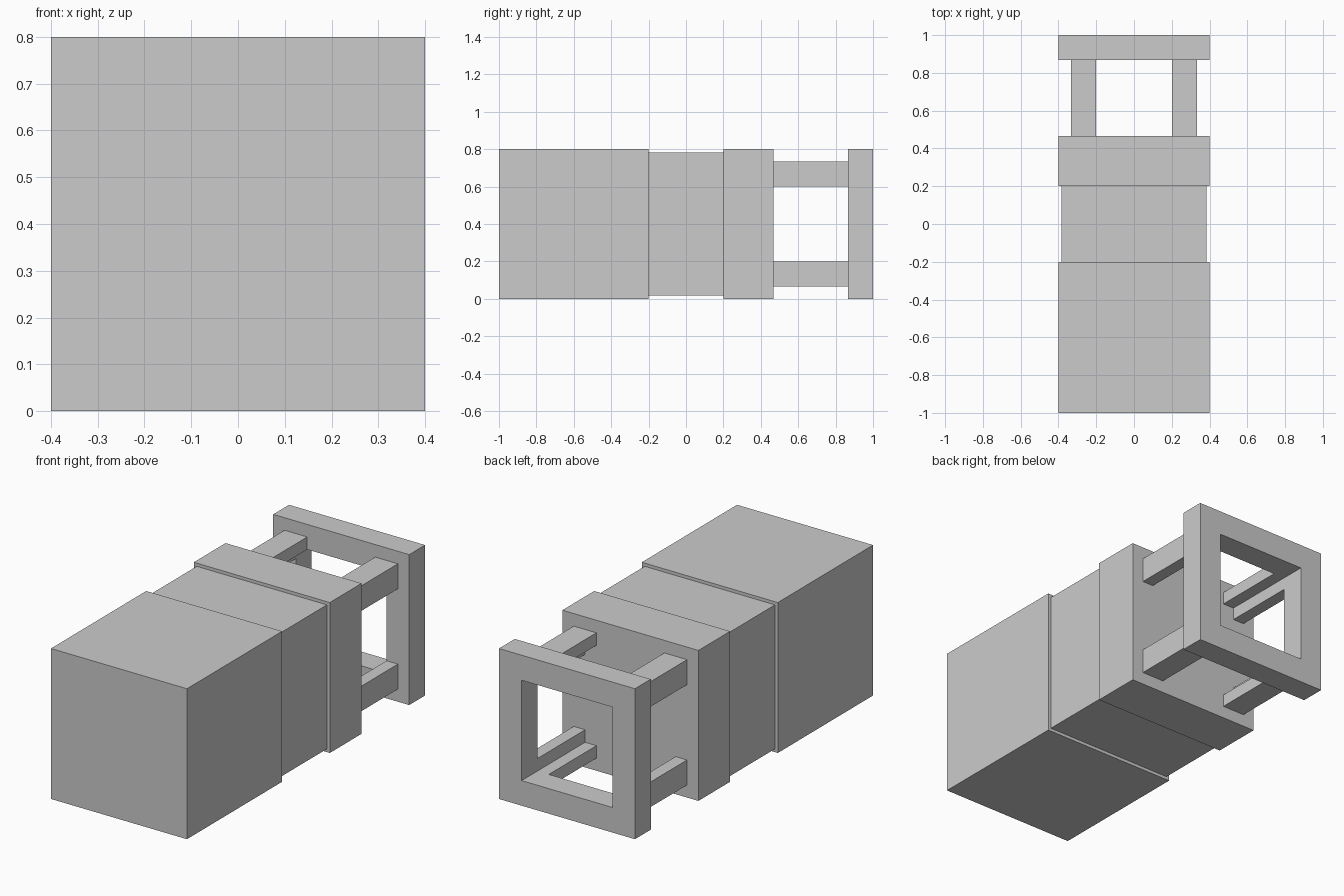
import bpy, bmesh

if "Cube" in bpy.data.objects:
    bpy.data.objects.remove(bpy.data.objects["Cube"])

U = 0.8 / 12          # model module: 12 units across the square section
MID = 0.4             # height of the centre axis


def finish(name, bm):
    bmesh.ops.recalc_face_normals(bm, faces=bm.faces[:])
    mesh = bpy.data.meshes.new(name)
    bm.to_mesh(mesh)
    bm.free()
    obj = bpy.data.objects.new(name, mesh)
    bpy.context.collection.objects.link(obj)
    return obj


def prism(name, profile, y0, y1):
    """Extrude an (x, z) profile along y."""
    bm = bmesh.new()
    face = bm.faces.new([bm.verts.new((x, y0, z)) for x, z in profile])
    ext = bmesh.ops.extrude_face_region(bm, geom=[face], use_keep_orig=True)
    new = [v for v in ext["geom"] if isinstance(v, bmesh.types.BMVert)]
    bmesh.ops.translate(bm, verts=new, vec=(0, y1 - y0, 0))
    return finish(name, bm)


def square(h):
    return [(-h, MID - h), (h, MID - h), (h, MID + h), (-h, MID + h)]


# Solid body sections
prism("main_body", square(0.4), -1.0, -0.2)
prism("neck", square(0.383), -0.2, 0.2)
prism("collar", square(0.4), 0.2, 0.467)

# Open square end frame
bm = bmesh.new()
rings = [[bm.verts.new((x, y, z)) for x, z in square(h)]
         for h, y in ((0.4, 0.867), (0.4, 1.0), (4 * U, 1.0), (4 * U, 0.867))]
for a, b in zip(rings, rings[1:] + rings[:1]):
    for i in range(4):
        j = (i + 1) % 4
        bm.faces.new((a[i], a[j], b[j], b[i]))
finish("end_frame", bm)

# Four L-section posts, notched flush with the frame opening
L = [(5, 5), (3, 5), (3, 4), (4, 4), (4, 3), (5, 3)]
for sx, side in ((-1, "left"), (1, "right")):
    for sz, level in ((-1, "lower"), (1, "upper")):
        prism(f"{level}_{side}_post",
              [(sx * x * U, MID + sz * z * U) for x, z in L], 0.467, 0.867)
